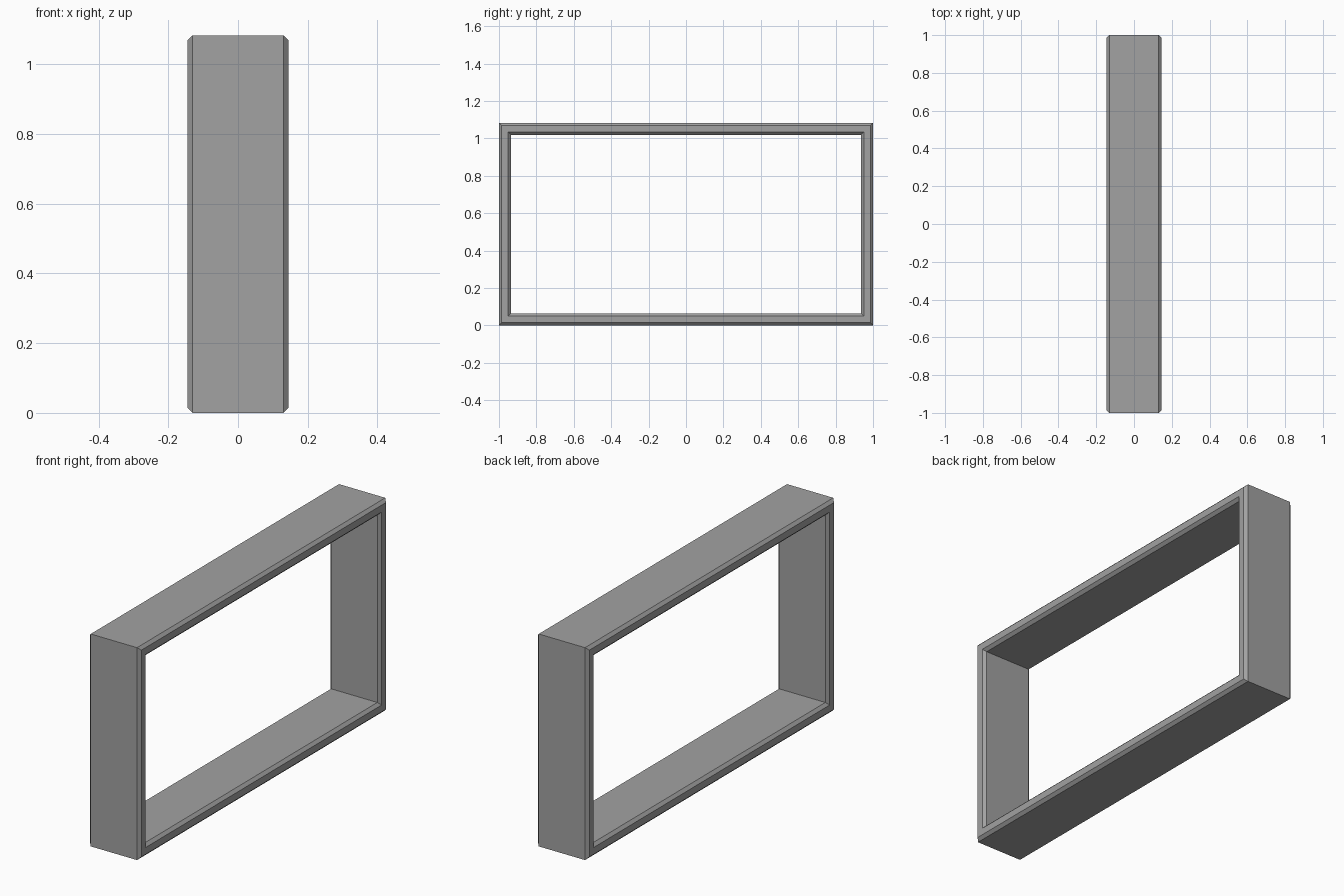
import bpy
import bmesh

cube = bpy.data.objects.get("Cube")
if cube:
    bpy.data.objects.remove(cube, do_unlink=True)

# Overall dimensions
HALF_LENGTH, HEIGHT, HALF_DEPTH = 1.0, 1.083, 0.145
WALL, CHAMFER = 0.064, 0.0145

grey = bpy.data.materials.new("mid_grey")
grey.use_nodes = True
colour = (0.36, 0.36, 0.36, 1)
grey.diffuse_color = colour
grey.node_tree.nodes["Principled BSDF"].inputs["Base Color"].default_value = colour

# Wall cross-section: (inset from the outer rectangle, x), chamfered at four corners
half_profile = [(0, HALF_DEPTH - CHAMFER), (CHAMFER, HALF_DEPTH),
                (WALL - CHAMFER, HALF_DEPTH), (WALL, HALF_DEPTH - CHAMFER)]
profile = half_profile + [(inset, -x) for inset, x in reversed(half_profile)]


def rectangle(bm, inset, x):
    """One mitred rectangular loop of the frame."""
    y, low, high = HALF_LENGTH - inset, inset, HEIGHT - inset
    return [bm.verts.new((x, *p)) for p in ((-y, low), (y, low), (y, high), (-y, high))]


# Sweep the cross-section around the four sides
bm = bmesh.new()
loops = [rectangle(bm, *point) for point in profile]
for a, b in zip(loops, loops[1:] + loops[:1]):
    for i in range(4):
        j = (i + 1) % 4
        bm.faces.new((a[i], a[j], b[j], b[i]))
bmesh.ops.recalc_face_normals(bm, faces=bm.faces[:])
mesh = bpy.data.meshes.new("rectangular_frame")
bm.to_mesh(mesh)
bm.free()
mesh.materials.append(grey)
frame = bpy.data.objects.new("rectangular_frame", mesh)
bpy.context.collection.objects.link(frame)
